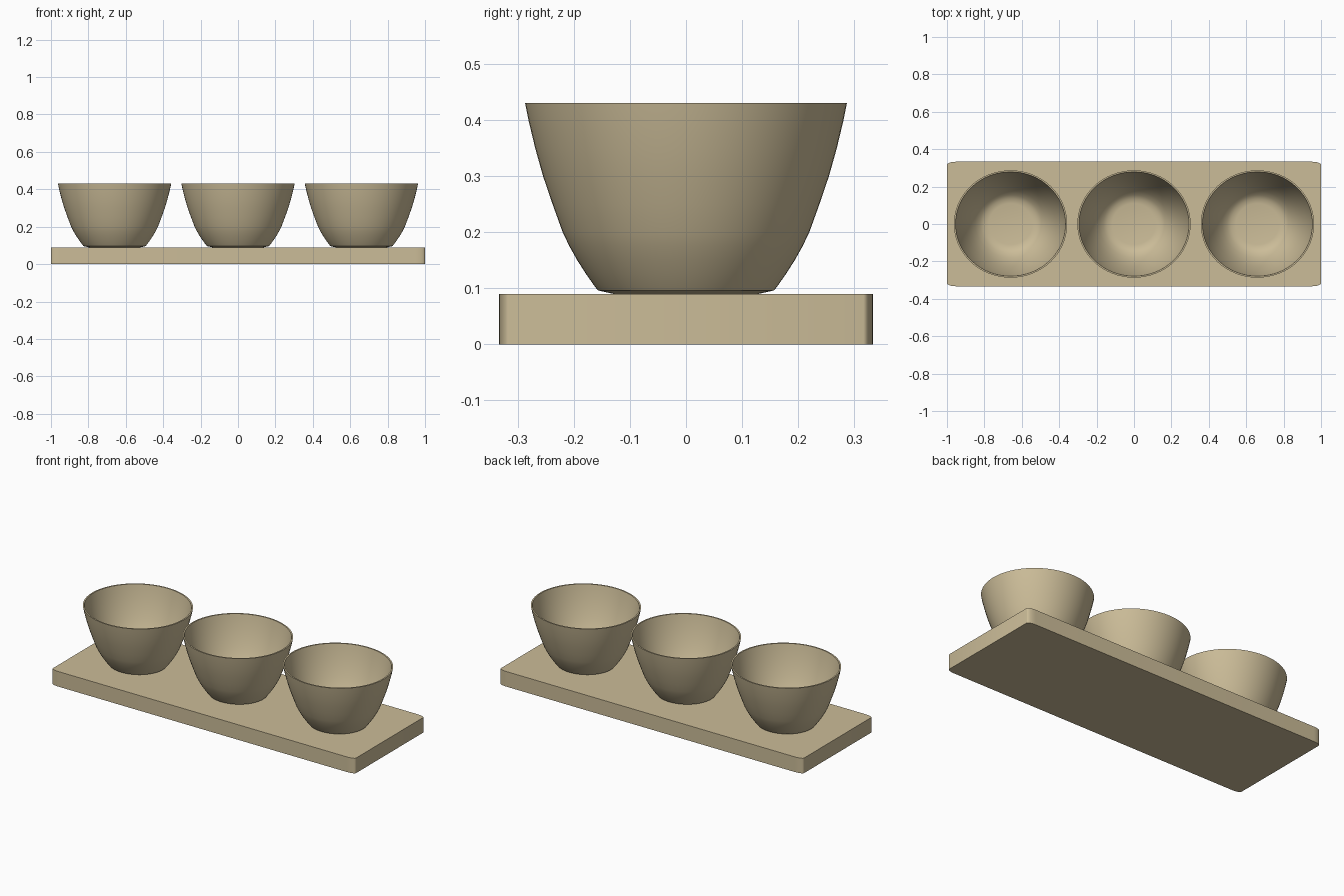
import bpy
import bmesh
from math import cos, sin, tau

cube = bpy.data.objects.get("Cube")
if cube:
    bpy.data.objects.remove(cube, do_unlink=True)

SEGMENTS = 64

# Single warm clay colour
clay = bpy.data.materials.new("warm_beige")
clay.use_nodes = True
colour = (0.60, 0.505, 0.315, 1)
clay.diffuse_color = colour
clay.node_tree.nodes["Principled BSDF"].inputs["Base Color"].default_value = colour


def finish(bm, name, angle):
    bmesh.ops.recalc_face_normals(bm, faces=bm.faces)
    mesh = bpy.data.meshes.new(name)
    bm.to_mesh(mesh)
    bm.free()
    mesh.materials.append(clay)
    obj = bpy.data.objects.new(name, mesh)
    bpy.context.collection.objects.link(obj)
    bpy.ops.object.select_all(action="DESELECT")
    obj.select_set(True)
    bpy.context.view_layer.objects.active = obj
    bpy.ops.object.shade_smooth_by_angle(angle=angle)
    return obj


# Tray: unit block with rounded upright corners, stretched to size
bm = bmesh.new()
bmesh.ops.create_cube(bm, size=1)
uprights = [e for e in bm.edges
            if abs(e.verts[0].co.z - e.verts[1].co.z) > 0.5]
bmesh.ops.bevel(bm, geom=uprights, offset=0.025, segments=8,
                profile=0.5, affect="EDGES")
for v in bm.verts:
    v.co.x *= 2
    v.co.y *= 0.666
    v.co.z = (v.co.z + 0.5) * 0.09
finish(bm, "tray", 0.6)

# Bowl profile (radius, height): foot, outer wall, rim, inner wall, floor
outer = [(0.13, 0.09), (0.157, 0.096), (0.164, 0.105), (0.178, 0.125),
         (0.194, 0.15), (0.208, 0.175), (0.22, 0.2), (0.238, 0.25),
         (0.255, 0.3), (0.269, 0.35), (0.281, 0.4), (0.287, 0.43)]
inner = [(0.279, 0.43), (0.273, 0.4), (0.261, 0.35), (0.246, 0.3),
         (0.228, 0.25), (0.206, 0.2), (0.179, 0.155), (0.155, 0.128),
         (0.135, 0.115), (0.11, 0.11)]


def add_bowl(name, x):
    bm = bmesh.new()
    rings = []
    for r, z in outer + inner:
        rings.append([bm.verts.new((r * 1.055 * cos(tau * i / SEGMENTS),
                                    r * sin(tau * i / SEGMENTS), z))
                      for i in range(SEGMENTS)])
    for low, high in zip(rings, rings[1:]):
        for i in range(SEGMENTS):
            j = (i + 1) % SEGMENTS
            bm.faces.new((low[i], low[j], high[j], high[i]))
    bm.faces.new(rings[0])
    bm.faces.new(rings[-1])
    finish(bm, name, 0.6).location.x = x


for name, x in (("right_bowl", -0.66), ("middle_bowl", 0), ("left_bowl", 0.66)):
    add_bowl(name, x)
